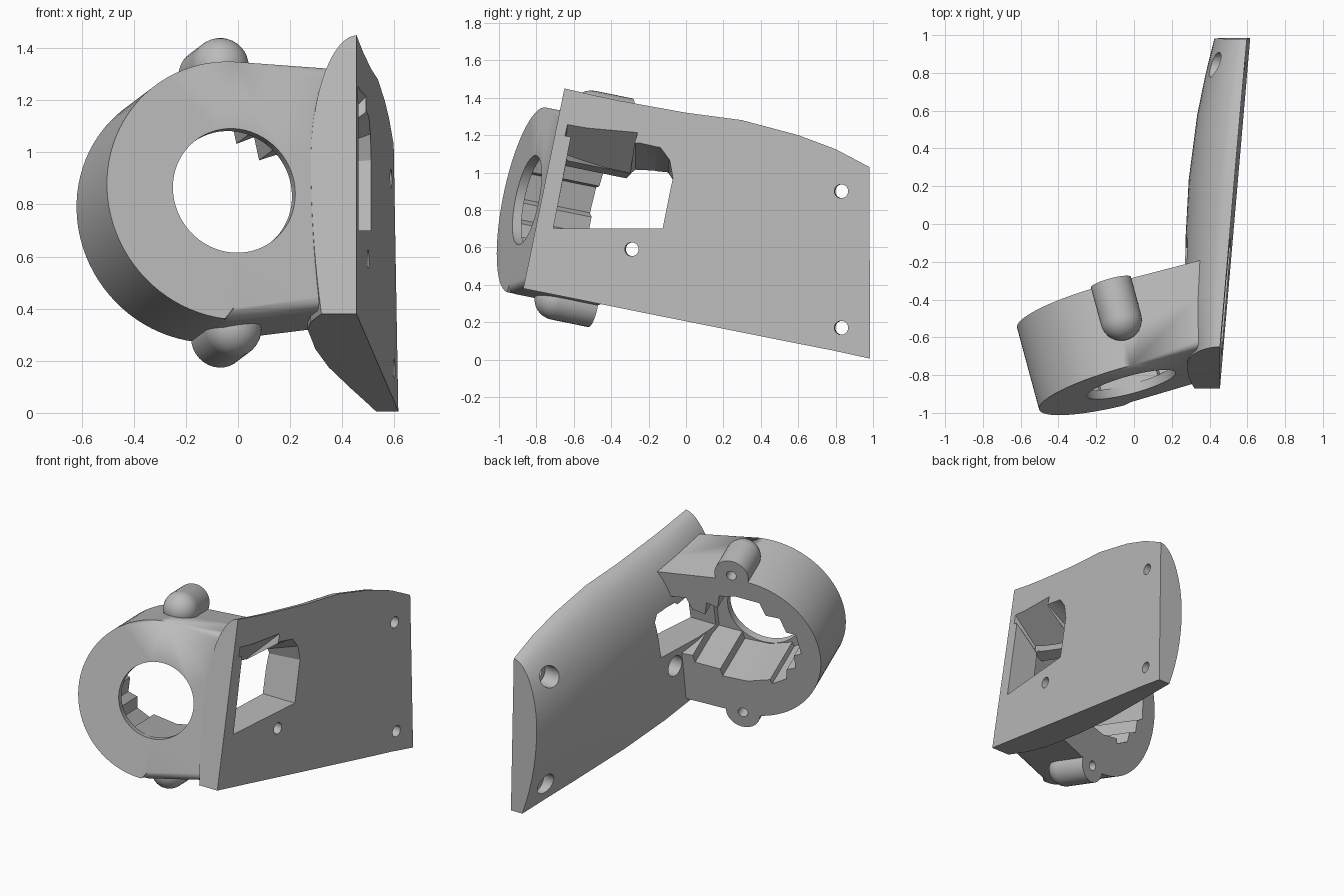
import bpy, bmesh, math
from mathutils import Matrix, Vector

cube = bpy.data.objects.get("Cube")
if cube:
    bpy.data.objects.remove(cube)

grey = bpy.data.materials.new("plain grey")
grey.use_nodes = True
grey.diffuse_color = (0.5, 0.5, 0.5, 1)
grey.node_tree.nodes["Principled BSDF"].inputs["Base Color"].default_value = (0.5, 0.5, 0.5, 1)

# Tilted frame of the ring: origin at the front of its bore, y runs backwards
up = Vector((0, 0.2, 0.98)).normalized()
back = Vector((-0.255, 0.945, -0.19)).normalized()
side = back.cross(up).normalized()
back = up.cross(side)
frame = Matrix((side, back, up)).transposed().to_4x4()
frame.translation = (-0.015, -0.85, 0.853)
DEPTH = 0.456


def finish(bm, name, matrix=None):
    bmesh.ops.recalc_face_normals(bm, faces=bm.faces)
    if matrix:
        bm.transform(matrix)
    mesh = bpy.data.meshes.new(name)
    bm.to_mesh(mesh)
    bm.free()
    ob = bpy.data.objects.new(name, mesh)
    bpy.context.collection.objects.link(ob)
    mesh.materials.append(grey)
    return ob


def loft(bm, first, last):
    """Solid between two matching outlines; returns edges of the first cap."""
    a = [bm.verts.new(p) for p in first]
    b = [bm.verts.new(p) for p in last]
    cap = bm.faces.new(a)
    bm.faces.new(b[::-1])
    n = len(a)
    for i in range(n):
        bm.faces.new((a[i], b[i], b[(i + 1) % n], a[(i + 1) % n]))
    return list(cap.edges)


def prism(name, pts, y0, y1, matrix):
    bm = bmesh.new()
    loft(bm, [(x, y0, z) for x, z in pts], [(x, y1, z) for x, z in pts])
    return finish(bm, name, matrix)


def circle(x, z, r, n=40):
    return [(x + r * math.cos(2 * math.pi * i / n), z + r * math.sin(2 * math.pi * i / n))
            for i in range(n)]


def combine(ob, tool, operation):
    mod = ob.modifiers.new("combine", "BOOLEAN")
    mod.object, mod.operation, mod.solver = tool, operation, "EXACT"
    bpy.context.view_layer.objects.active = ob
    bpy.ops.object.modifier_apply(modifier=mod.name)
    bpy.data.objects.remove(tool)


def outer_x(y, z):
    return 0.455 + 0.083 * (y + 0.87) - 0.017 * (z - 0.38)


# Ring body: half round on one side, running straight into the plate
R = 0.505
arc = [(R * math.cos(math.radians(a)), R * math.sin(math.radians(a))) for a in range(90, 273, 4)]
front = [(x, 0, z) for x, z in arc] + [(0.43, 0, -0.43), (0.43, 0, R)]
rear = [(x, DEPTH, z) for x, z in arc] + [(0.55, DEPTH, -0.41), (0.55, DEPTH, R)]
bm = bmesh.new()
rim = loft(bm, front, rear)
rim = [e for e in rim if min(v.co.x for v in e.verts) < 0.4]
bmesh.ops.bevel(bm, geom=rim, offset=0.045, segments=5, profile=0.5, affect="EDGES")
body = finish(bm, "bracket", frame)

# Screw bosses with domed front ends
BOSSES = [(0.01, 0.535), (0.06, -0.49)]
for bx, bz in BOSSES:
    bm = bmesh.new()
    r, n, k = 0.11, 32, 8
    rings = [(DEPTH, r)] + [(DEPTH - 0.21 - r * math.sin(t * math.pi / 2 / k),
                             r * math.cos(t * math.pi / 2 / k)) for t in range(k)]
    loops = [[bm.verts.new((x, y, z)) for x, z in circle(bx, bz, rr, n)] for y, rr in rings]
    for a, b in zip(loops, loops[1:]):
        for i in range(n):
            bm.faces.new((a[i], a[(i + 1) % n], b[(i + 1) % n], b[i]))
    bm.faces.new(loops[0])
    tip = bm.verts.new((bx, DEPTH - 0.21 - r, bz))
    for i in range(n):
        bm.faces.new((loops[-1][i], loops[-1][(i + 1) % n], tip))
    combine(body, finish(bm, "boss", frame), "UNION")

# Stepped cavity open to the back, round bore in front, boss screw holes
cavity = [(0.7, -0.06), (0.34, -0.1), (0.33, -0.15), (0.17, -0.18), (0.16, -0.23), (0, -0.25),
          (-0.15, -0.22), (-0.16, -0.25), (-0.26, -0.2), (-0.27, -0.13), (-0.33, -0.11),
          (-0.33, -0.02), (-0.38, 0), (-0.36, 0.14), (-0.3, 0.15), (-0.27, 0.25), (-0.18, 0.26),
          (-0.15, 0.35), (0, 0.38), (0.11, 0.37), (0.13, 0.28), (0.2, 0.31), (0.22, 0.22),
          (0.3, 0.25), (0.33, 0.33), (0.45, 0.33), (0.46, 0.39), (0.7, 0.4)]
combine(body, prism("cavity", cavity, 0.05, 0.8, frame), "DIFFERENCE")
combine(body, prism("bore", circle(0, 0, 0.243, 64), -0.2, 0.2, frame), "DIFFERENCE")
for bx, bz in BOSSES:
    combine(body, prism("boss_hole", circle(bx, bz, 0.032, 20), DEPTH - 0.2, 0.8, frame), "DIFFERENCE")

# Side plate: flat outside, bulged inside.
# Columns: top y, top z, bottom y, bottom z, greatest thickness, bottom share of it
COLS = [(-0.65, 1.45, -0.87, 0.38, 0.175, 0.77), (-0.5, 1.415, -0.72, 0.35, 0.205, 0.92),
        (-0.36, 1.385, -0.57, 0.32, 0.225, 0.95), (0, 1.32, -0.2, 0.245, 0.24, 0.9),
        (0.3, 1.28, 0.15, 0.175, 0.25, 0.78), (0.6, 1.2, 0.55, 0.095, 0.235, 0.62),
        (0.8, 1.125, 0.78, 0.05, 0.21, 0.55), (0.98, 1.03, 0.985, 0.005, 0.18, 0.47)]
N = 22
bm = bmesh.new()
outer, inner = [], []
for ty, tz, by, bz, thick, low in COLS:
    o, inn = [], []
    for j in range(N + 1):
        v = (j / N) ** 1.6
        y, z = ty + (by - ty) * v, tz + (bz - tz) * v
        if v < 0.45:
            s = (1 - ((0.45 - v) / 0.45) ** 2) ** 0.53
        else:
            s = 1 - (1 - low) * ((v - 0.45) / 0.55) ** 2
        x = outer_x(y, z)
        o.append(bm.verts.new((x, y, z)))
        inn.append(o[0] if j == 0 else bm.verts.new((x - thick * s, y, z)))
    outer.append(o)
    inner.append(inn)
for i in range(len(COLS) - 1):
    for grid in (outer, inner):
        for j in range(N):
            bm.faces.new((grid[i][j], grid[i][j + 1], grid[i + 1][j + 1], grid[i + 1][j]))
    bm.faces.new((outer[i][N], inner[i][N], inner[i + 1][N], outer[i + 1][N]))
for i in (0, -1):
    bm.faces.new(outer[i] + inner[i][:0:-1])
combine(body, finish(bm, "plate"), "UNION")

# Window through the plate, with a ceiling that slopes down inwards
win_out = [(-0.71, 0.7), (-0.61, 1.22), (-0.645, 1.23), (-0.63, 1.3), (-0.255, 1.23), (-0.27, 1.17),
           (-0.15, 1.14), (-0.09, 1.07), (-0.07, 0.97), (-0.125, 0.7)]
win_in = [(-0.71, 0.7), (-0.645, 1.03), (-0.655, 1.05), (-0.65, 1.07), (-0.3, 0.98), (-0.27, 1.0),
          (-0.16, 0.99), (-0.09, 0.98), (-0.07, 0.95), (-0.125, 0.7)]


def window_ring(x, t):
    return [(x, a + (c - a) * t, b + (d - b) * t) for (a, b), (c, d) in zip(win_out, win_in)]


bm = bmesh.new()
loft(bm, window_ring(0.56, -0.2), window_ring(0.25, 1))
combine(body, finish(bm, "window"), "DIFFERENCE")

# Plate screw holes, counterbored from the inside
for y, z in [(0.83, 0.9), (0.83, 0.17), (-0.29, 0.59)]:
    place = Matrix.Translation((outer_x(y, z), y, z)) @ Matrix.Rotation(math.radians(85.3), 4, "Z")
    for r, y0, y1 in ((0.037, -0.3, 0.1), (0.068, 0.07, 0.3)):
        combine(body, prism("screw_hole", circle(0, 0, r, 28),
                            -y0 if r < 0.05 else y0, -y1 if r < 0.05 else y1, place), "DIFFERENCE")

# Shading
bpy.ops.object.select_all(action="DESELECT")
body.select_set(True)
bpy.context.view_layer.objects.active = body
bpy.ops.object.shade_smooth_by_angle(angle=math.radians(28))
